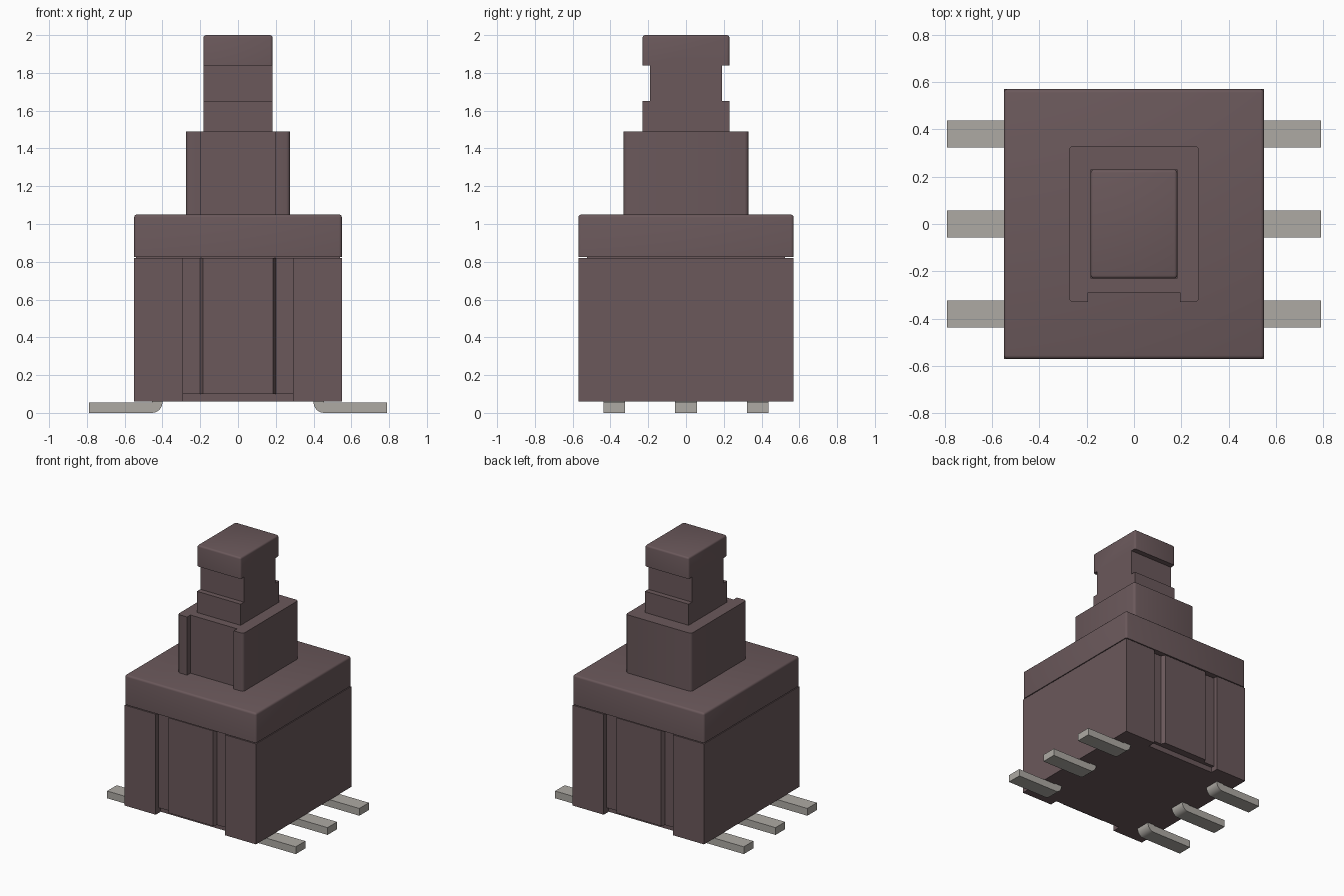
import bpy, bmesh, math

if "Cube" in bpy.data.objects:
    bpy.data.objects.remove(bpy.data.objects["Cube"])


def material(name, rgb):
    m = bpy.data.materials.new(name)
    m.use_nodes = True
    m.diffuse_color = (*rgb, 1)
    bsdf = m.node_tree.nodes["Principled BSDF"]
    bsdf.inputs["Base Color"].default_value = (*rgb, 1)
    bsdf.inputs["Roughness"].default_value = 0.6
    return m


PLASTIC = material("dark brown plastic", (0.145, 0.098, 0.104))
METAL = material("tin grey metal", (0.42, 0.40, 0.37))


def prism(name, outline, lo, hi, axis="z", mat=PLASTIC):
    """Extrude a closed 2D outline between lo and hi along an axis."""
    place = {"z": lambda a, b, c: (a, b, c),   # outline in x, y
             "y": lambda a, b, c: (a, c, b),   # outline in x, z
             "x": lambda a, b, c: (c, a, b)}[axis]  # outline in y, z
    bm = bmesh.new()
    ends = [[bm.verts.new(place(a, b, c)) for a, b in outline] for c in (lo, hi)]
    bm.faces.new(ends[0])
    bm.faces.new(ends[1])
    n = len(outline)
    for i in range(n):
        j = (i + 1) % n
        bm.faces.new((ends[0][i], ends[0][j], ends[1][j], ends[1][i]))
    bmesh.ops.recalc_face_normals(bm, faces=bm.faces)
    me = bpy.data.meshes.new(name)
    bm.to_mesh(me)
    bm.free()
    me.materials.append(mat)
    ob = bpy.data.objects.new(name, me)
    bpy.context.collection.objects.link(ob)
    return ob


def box(name, hx, hy, lo, hi):
    return prism(name, [(-hx, -hy), (hx, -hy), (hx, hy), (-hx, hy)], lo, hi)


def round_edges(ob, width, choose, segments=3):
    """Bevel the edges whose two end points satisfy the rule."""
    bm = bmesh.new()
    bm.from_mesh(ob.data)
    edges = [e for e in bm.edges if choose(e.verts[0].co, e.verts[1].co)]
    bmesh.ops.bevel(bm, geom=edges, offset=width, segments=segments,
                    profile=0.5, affect="EDGES")
    bm.to_mesh(ob.data)
    bm.free()
    smooth(ob)


def smooth(ob):
    bpy.ops.object.select_all(action="DESELECT")
    ob.select_set(True)
    bpy.context.view_layer.objects.active = ob
    bpy.ops.object.shade_smooth_by_angle(angle=math.radians(35))


def upright(a, b):
    return abs(a.z - b.z) > 0.1


HX, HY = 0.55, 0.57

# Lower body: front and back recesses, each with a raised centre panel
half = [(HX, HY), (0.29, HY), (0.29, HY - 0.035), (0.20, HY - 0.035), (0.185, HY - 0.004)]
quarter_back = half + [(-x, y) for x, y in reversed(half)]
body = prism("lower_body", quarter_back + [(-x, -y) for x, y in quarter_back], 0.06, 0.82)

# Shallow slots under the recesses
for side, name in ((-1, "front_slot_cutter"), (1, "back_slot_cutter")):
    y0, y1 = side * (HY - 0.06), side * (HY + 0.1)
    cutter = prism(name, [(-0.29, y0), (0.29, y0), (0.29, y1), (-0.29, y1)], 0.0, 0.10)
    cutter.hide_render = True
    cutter.hide_viewport = True
    cutter.display_type = "WIRE"
    cut = body.modifiers.new(name, "BOOLEAN")
    cut.operation = "DIFFERENCE"
    cut.solver = "EXACT"
    cut.object = cutter

# Cover, resting on a slightly inset seam
box("cover_seam", HX - 0.01, HY - 0.045, 0.815, 0.83)
cover = box("cover", HX, HY, 0.826, 1.05)
round_edges(cover, 0.015, lambda a, b: upright(a, b) or min(a.z, b.z) > 1.0)

# Plunger guide with a wide notch down its front
guide = prism("plunger_guide", [(-0.275, -0.33), (-0.195, -0.33), (-0.195, -0.29),
                                (0.195, -0.29), (0.195, -0.33), (0.275, -0.33),
                                (0.275, 0.33), (-0.275, 0.33)], 1.04, 1.49)
round_edges(guide, 0.02, lambda a, b: upright(a, b) and abs(a.x) > 0.25)

# Plunger with a groove across its front and back
side = [(0.23, 1.48), (0.23, 1.65), (0.19, 1.65), (0.19, 1.84), (0.23, 1.84), (0.23, 2.0)]
plunger = prism("plunger", side + [(-y, z) for y, z in reversed(side)], -0.183, 0.183, "x")
round_edges(plunger, 0.013, lambda a, b: min(a.z, b.z) > 1.95
            or (upright(a, b) and max(a.z, b.z) > 1.95))

# Bent solder legs, three on each side
R = 0.055
bend = [(0.40 + R - R * math.sin(t), R - R * math.cos(t))
        for t in (math.radians(15 * i) for i in range(7))]
leg_outline = [(0.79, 0.0)] + bend + [(0.40, 0.10), (0.455, 0.10), (0.455, 0.055), (0.79, 0.055)]
for s, side_name in ((1, "left"), (-1, "right")):
    for y, pos in ((-0.38, "front"), (0.0, "middle"), (0.38, "back")):
        leg = prism(f"{side_name}_{pos}_leg", [(s * x, z) for x, z in leg_outline],
                    y - 0.057, y + 0.057, "y", METAL)
        smooth(leg)
